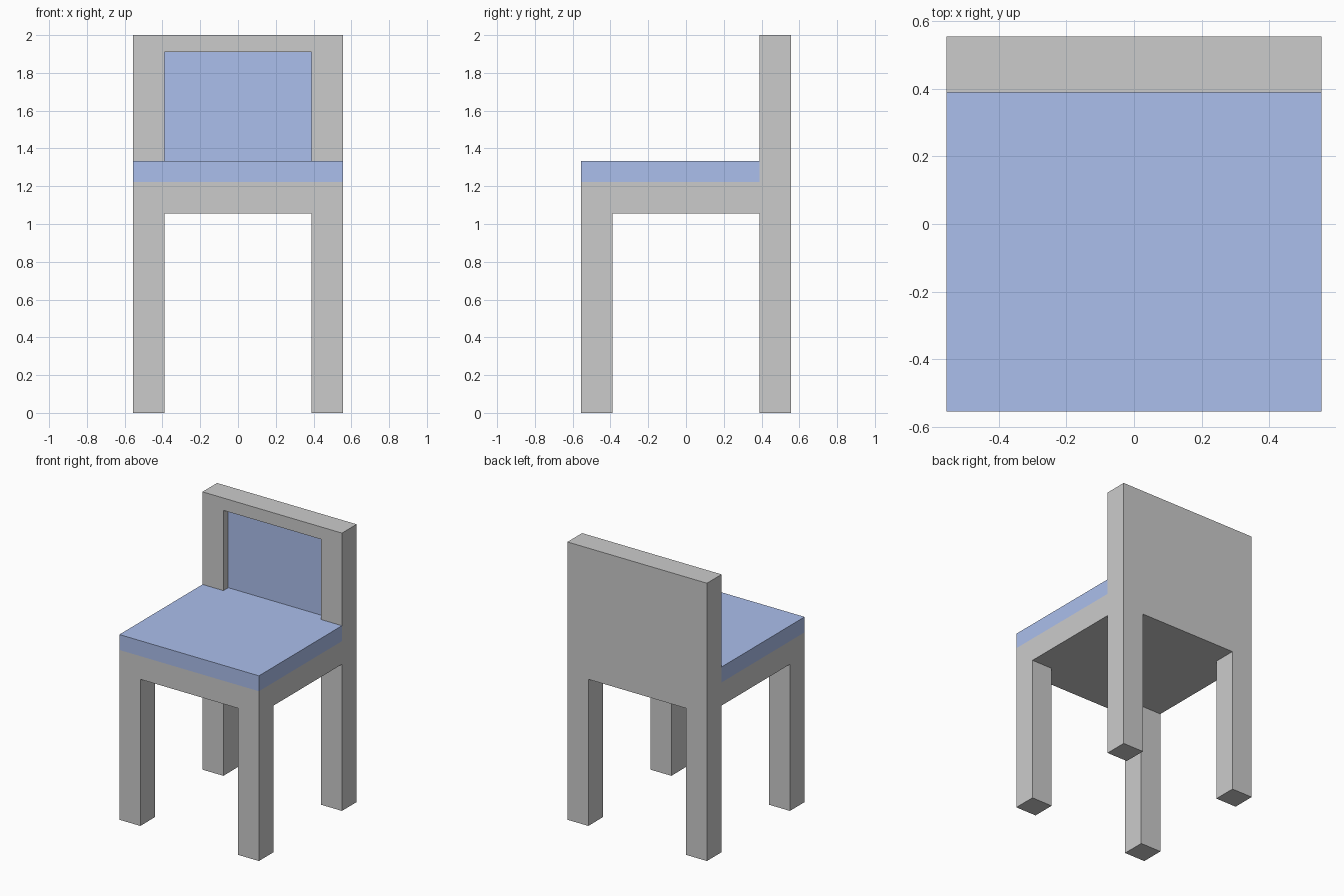
import bpy, bmesh
from mathutils import Vector

if "Cube" in bpy.data.objects:
    bpy.data.objects.remove(bpy.data.objects["Cube"])

H = 0.5555    # half width of the chair
IN = 0.389    # inner edge of legs, front of backrest
APRON, SEAT, TOP = 1.0555, 1.2222, 1.3333
RECESS_Y = 0.4444


def box(name, lo, hi):
    lo, hi = Vector(lo), Vector(hi)
    bm = bmesh.new()
    bmesh.ops.create_cube(bm, size=1)
    for v in bm.verts:
        v.co = (lo + hi) / 2 + v.co * (hi - lo)
    mesh = bpy.data.meshes.new(name)
    bm.to_mesh(mesh)
    bm.free()
    obj = bpy.data.objects.new(name, mesh)
    bpy.context.collection.objects.link(obj)
    return obj


def cut(obj, name, lo, hi):
    cutter = box(name, lo, hi)
    mod = obj.modifiers.new(name, 'BOOLEAN')
    mod.operation, mod.solver, mod.object = 'DIFFERENCE', 'EXACT', cutter
    bpy.context.view_layer.objects.active = obj
    bpy.ops.object.modifier_apply(modifier=mod.name)
    bpy.data.objects.remove(cutter)


blue = bpy.data.materials.new("blue_fabric")
blue.diffuse_color = (0.41, 0.52, 0.84, 1)
blue.use_nodes = True
blue.node_tree.nodes["Principled BSDF"].inputs["Base Color"].default_value = blue.diffuse_color
grey = bpy.data.materials.new("grey_frame")

# Frame: legs, apron and backrest carved from one block
frame = box("chair_frame", (-H, -H, 0), (H, H, 2))
cut(frame, "leg_gap_sides", (-1, -IN, -1), (1, IN, APRON))
cut(frame, "leg_gap_front", (-IN, -1, -1), (IN, 1, APRON))
cut(frame, "seat_space", (-1, -1, SEAT), (1, IN, 3))
cut(frame, "back_recess", (-IN, 0.2, TOP), (IN, RECESS_Y, 1.911))

# Backrest padding: recess back and ledge are blue
frame.data.materials.append(grey)
frame.data.materials.append(blue)
grey.diffuse_color = (0.8, 0.8, 0.8, 1)
grey.use_nodes = True
grey.node_tree.nodes["Principled BSDF"].inputs["Base Color"].default_value = grey.diffuse_color
for f in frame.data.polygons:
    is_back = abs(f.center.y - RECESS_Y) < 0.001
    is_ledge = abs(f.center.z - TOP) < 0.001 and f.normal.z > 0.9
    f.material_index = 1 if is_back or is_ledge else 0

# Seat cushion
cushion = box("seat_cushion", (-H, -H, SEAT), (H, IN, TOP))
cushion.data.materials.append(blue)
